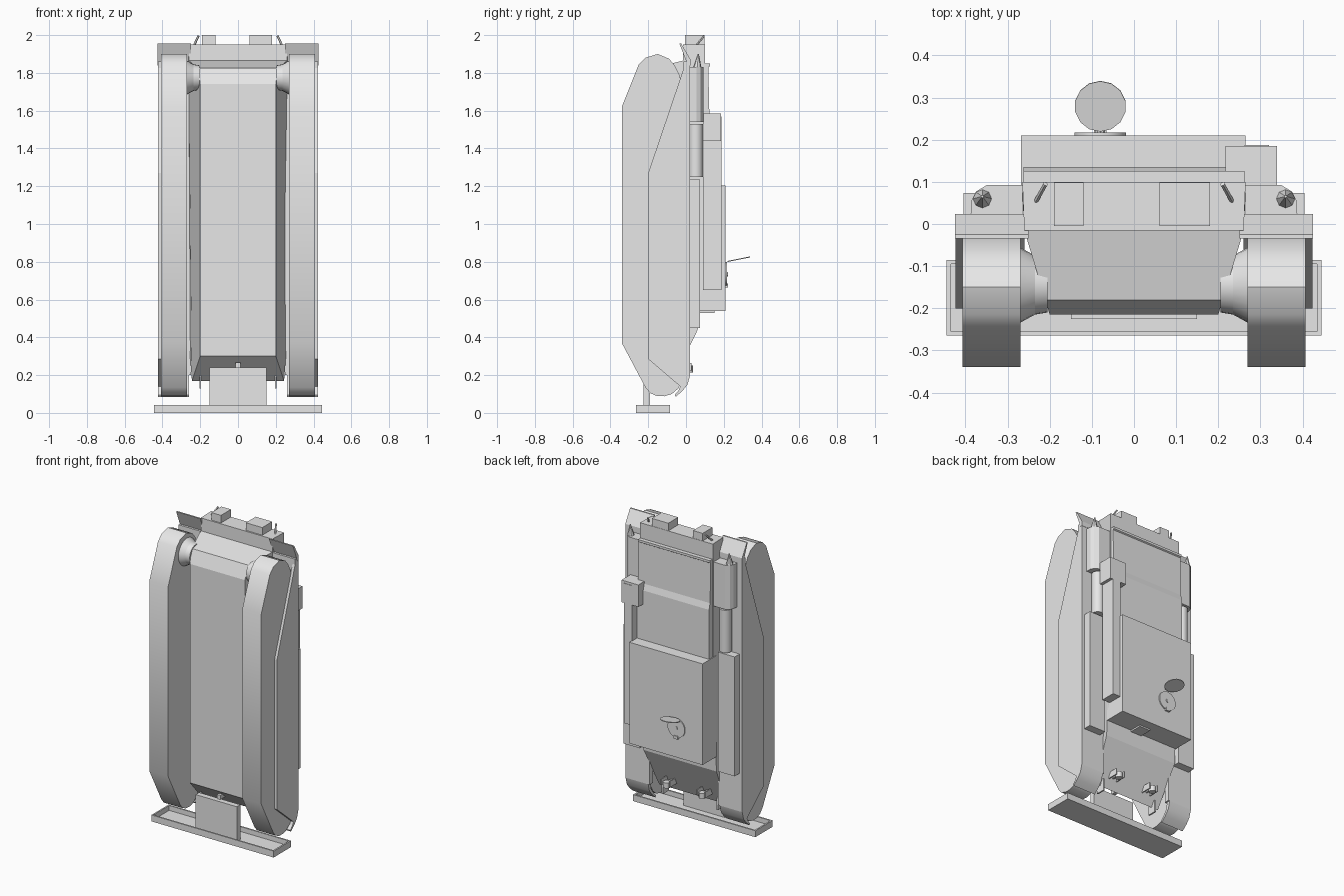
import bpy, bmesh, math
from mathutils import Matrix, Vector

grey = bpy.data.materials.new("plain_grey")
grey.diffuse_color = (0.8, 0.8, 0.8, 1)


def finish(name, bm, smooth=False):
    bmesh.ops.recalc_face_normals(bm, faces=bm.faces)
    me = bpy.data.meshes.new(name)
    bm.to_mesh(me)
    bm.free()
    me.materials.append(grey)
    ob = bpy.data.objects.new(name, me)
    bpy.context.collection.objects.link(ob)
    if smooth:
        bpy.ops.object.select_all(action='DESELECT')
        ob.select_set(True)
        bpy.context.view_layer.objects.active = ob
        bpy.ops.object.shade_smooth_by_angle(angle=math.radians(35))
    return ob


def prism(name, pts, x0, x1, smooth=False, width=None):
    """Extrude a (y, z) outline along x; width(y) overrides the half width."""
    bm = bmesh.new()
    rings = []
    for s, x in ((-1, x0), (1, x1)):
        rings.append([bm.verts.new((s * width(y) if width else x, y, z)) for y, z in pts])
    n = len(pts)
    for i in range(n):
        j = (i + 1) % n
        bm.faces.new((rings[0][i], rings[0][j], rings[1][j], rings[1][i]))
    for r in rings:
        bm.faces.new(r)
    return finish(name, bm, smooth)


def box(name, x0, x1, y0, y1, z0, z1):
    return prism(name, [(y0, z0), (y1, z0), (y1, z1), (y0, z1)], x0, x1)


def rod(name, a, b, r1, r2=None, seg=16):
    """Cylinder or cone between two points."""
    a, b = Vector(a), Vector(b)
    d = b - a
    bm = bmesh.new()
    m = Matrix.Translation((a + b) / 2) @ d.to_track_quat('Z', 'Y').to_matrix().to_4x4()
    bmesh.ops.create_cone(bm, cap_ends=True, segments=seg, radius1=r1,
                          radius2=r1 if r2 is None else r2, depth=d.length, matrix=m)
    return finish(name, bm, True)


def both(fn, name, x0, x1, *args, **kw):
    """Make a part on the right and its twin on the left."""
    fn(name + "_right", x0, x1, *args, **kw)
    fn(name + "_left", -x1, -x0, *args, **kw)


def side_prism(name, x0, x1, pts, smooth=False):
    prism(name, pts, x0, x1, smooth)


# Hull: lower tub narrowing to the belly, and upper decks
def hull_width(y):
    return 0.2 + 0.065 * min(1, max(0, (y + 0.215) / 0.215))


prism("hull", [(-0.215, 0.3), (-0.07, 0.17), (0.062, 0.44), (0.07, 0.6), (0.1, 0.7),
               (0.1, 1.95), (-0.015, 1.95), (-0.015, 1.865), (-0.18, 1.825), (-0.215, 1.74)],
      0, 0, width=hull_width)
prism("engine_deck", [(0.09, 1.1), (0.135, 1.1), (0.135, 1.53), (0.124, 1.57),
                      (0.118, 1.83), (0.126, 1.835), (0.126, 1.85), (0.09, 1.85)], -0.262, 0.262)
box("tail_box_left", -0.19, -0.12, -0.005, 0.098, 1.94, 2.0)
box("tail_box_right", 0.06, 0.18, -0.005, 0.098, 1.94, 2.0)

# Tracks
track = [(-0.34, 1.62), (-0.34, 0.37), (-0.215, 0.135), (-0.19, 0.105), (-0.155, 0.09), (-0.115, 0.088),
         (-0.075, 0.1), (-0.04, 0.13), (-0.02, 0.17), (-0.01, 0.25), (-0.01, 1.7), (-0.035, 1.79),
         (-0.06, 1.84), (-0.09, 1.875), (-0.15, 1.9), (-0.215, 1.88), (-0.25, 1.845)]
both(side_prism, "track", 0.27, 0.407, track, smooth=True)

# Side skirts, fenders, sloping rear flaps and curved front mudguards
skirt = [(0.02, 1.86), (0.0, 1.86), (-0.2, 1.27), (-0.2, 0.285), (-0.03, 0.14), (-0.055, 0.085), (0.0, 0.145), (0.02, 0.2)]
both(side_prism, "skirt", 0.405, 0.424, skirt)
both(box, "fender", 0.25, 0.424, -0.012, 0.022, 0.2, 1.86)
both(side_prism, "rear_flap", 0.25, 0.425, [(-0.035, 1.955), (-0.025, 1.955), (0.024, 1.87), (0.024, 1.84), (0.01, 1.84)])
both(side_prism, "front_mudguard", 0.26, 0.424, [(0.022, 0.2), (0.008, 0.15), (-0.02, 0.115), (-0.055, 0.085),
                                                 (-0.06, 0.095), (-0.03, 0.13), (-0.008, 0.16), (-0.005, 0.2)], smooth=True)

for s, side in ((1, "right"), (-1, "left")):
    # Final drives
    rod("drive_hub_" + side, (s * 0.205, -0.145, 1.775), (s * 0.235, -0.145, 1.775), 0.065, 0.07, 24)
    rod("drive_cone_" + side, (s * 0.235, -0.145, 1.775), (s * 0.275, -0.145, 1.775), 0.07, 0.092, 24)
    # Shrouds on the fenders
    bm = bmesh.new()
    outline = [(0.265, 0.015), (0.388, 0.015), (0.386, 0.055), (0.375, 0.077), (0.35, 0.092), (0.265, 0.092)]
    lo = bm.faces.new([bm.verts.new((s * x, y, 1.54)) for x, y in outline])
    ext = bmesh.ops.extrude_face_region(bm, geom=[lo], use_keep_orig=True)
    bmesh.ops.translate(bm, vec=(0, 0, 0.29), verts=[v for v in ext["geom"] if isinstance(v, bmesh.types.BMVert)])
    finish("shroud_" + side, bm)
    rod("muffler_" + side, (s * 0.325, 0.052, 1.25), (s * 0.325, 0.052, 1.53), 0.038, seg=20)
    # Rear lamps and hooks
    rod("rear_lamp_" + side, (s * 0.36, 0.06, 1.83), (s * 0.36, 0.065, 1.9), 0.022, 0.003, 8)
    rod("rear_hook_" + side, (s * 0.235, 0.05, 1.94), (s * 0.21, 0.095, 1.995), 0.006, seg=6)
    # Headlamps with guards and tow lugs at the nose
    rod("lamp_stalk_" + side, (s * 0.13, -0.06, 0.24), (s * 0.13, 0.015, 0.24), 0.008, seg=8)
    rod("headlamp_" + side, (s * 0.13, 0.015, 0.215), (s * 0.13, 0.015, 0.25), 0.022, seg=12)
    for dx in (-0.03, 0.03):
        box("lamp_guard_" + side, s * 0.13 + dx - 0.003, s * 0.13 + dx + 0.003, -0.05, 0.03, 0.225, 0.265)
    box("tow_lug_" + side, s * 0.2 - 0.005, s * 0.2 + 0.005, -0.1, -0.04, 0.13, 0.21)

# Long stowage bins along the fenders
both(box, "stowage_bin", 0.285, 0.405, 0.02, 0.073, 0.45, 1.235)

# Casemate with driver plate and front step
box("casemate", -0.268, 0.265, 0.065, 0.21, 0.54, 1.205)
box("sight_block", 0.0, 0.08, 0.06, 0.15, 0.53, 0.56)

# Side gun tube with its breech housing
box("side_tube", 0.262, 0.32, 0.09, 0.188, 0.65, 1.57)
box("breech_housing", 0.217, 0.34, 0.09, 0.185, 1.44, 1.585)

# Hatch ring and open lid
rod("hatch_ring", (-0.08, 0.205, 0.735), (-0.08, 0.217, 0.735), 0.063, seg=14)
rod("hatch_knob", (-0.08, 0.21, 0.735), (-0.08, 0.222, 0.735), 0.012, seg=10)
rod("hatch_lid", (-0.08, 0.28, 0.811), (-0.08, 0.279, 0.816), 0.061, seg=14).rotation_euler = (0, 0, 0)
box("hatch_hinge", -0.095, -0.065, 0.208, 0.222, 0.665, 0.685)

# Front tray with raised rim, carried on a post
box("tray_floor", -0.445, 0.445, -0.265, -0.085, 0.0, 0.01)
box("tray_front_rim", -0.445, 0.445, -0.265, -0.255, 0.0, 0.042)
box("tray_back_rim", -0.445, 0.445, -0.095, -0.085, 0.0, 0.042)
both(box, "tray_end_rim", 0.435, 0.445, -0.265, -0.085, 0.0, 0.042)
box("tray_post", -0.15, 0.15, -0.226, -0.19, 0.005, 0.24)
box("post_pin", -0.012, 0.012, -0.2, -0.15, 0.24, 0.268)
